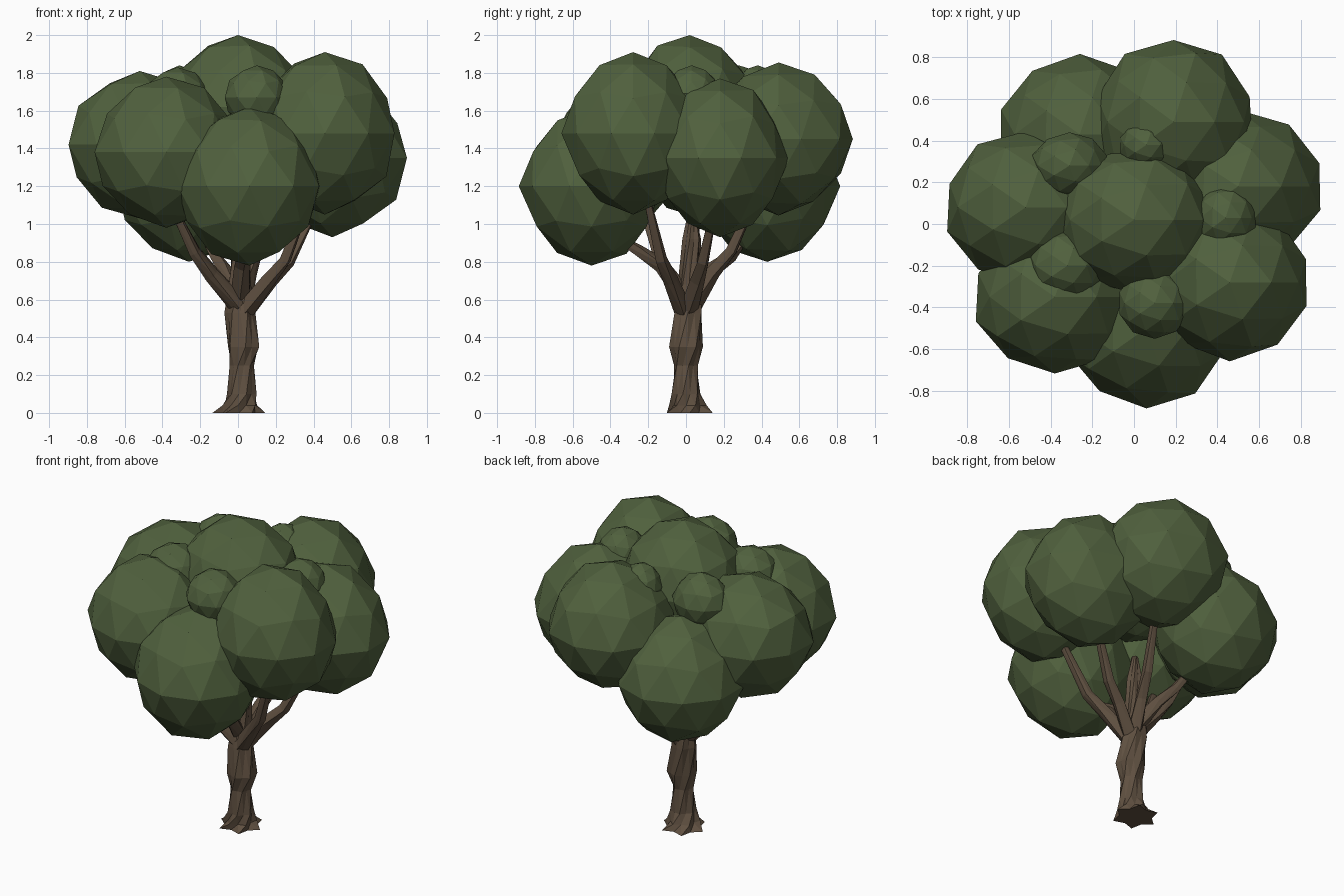
import bpy, bmesh, math, random
from mathutils import Vector, Matrix

random.seed(4)


def material(name, rgb):
    m = bpy.data.materials.new(name)
    m.diffuse_color = (*rgb, 1)
    return m


LEAF = material("leaf_green", (0.08, 0.118, 0.047))
BARK = material("bark_brown", (0.115, 0.08, 0.052))


def finish(bm, name, mat):
    bmesh.ops.recalc_face_normals(bm, faces=bm.faces)
    me = bpy.data.meshes.new(name)
    bm.to_mesh(me)
    bm.free()
    me.materials.append(mat)
    ob = bpy.data.objects.new(name, me)
    bpy.context.collection.objects.link(ob)
    return ob


def clump(name, centre, radii):
    # low-poly leaf ball with a fuller equator and slightly uneven corners
    bm = bmesh.new()
    bmesh.ops.create_icosphere(bm, subdivisions=2, radius=1)
    for v in bm.verts:
        if abs(v.co.z) > 0.99:
            continue
        base = 1.03 if abs(v.co.z) < 0.05 else 0.985
        v.co *= base + random.uniform(-0.025, 0.025)
    bm.transform(Matrix.Translation(centre) @ Matrix.Diagonal((*radii, 1)))
    finish(bm, name, LEAF)


def limb(name, rings, sides, twist):
    # tapered ridged tube; rings are (x, y, z, radius, groove depth factor)
    bm = bmesh.new()
    pts = [Vector(r[:3]) for r in rings]
    loops = []
    for i, p in enumerate(pts):
        d = (pts[min(i + 1, len(pts) - 1)] - pts[max(i - 1, 0)]).normalized()
        q = Vector((0, 0, 1)).rotation_difference(d) if name != "trunk" else Matrix.Identity(3)
        loop = []
        for k in range(sides):
            a = 2 * math.pi * k / sides + twist * i
            r = rings[i][3] * (1 if k % 2 == 0 else rings[i][4])
            loop.append(bm.verts.new(p + q @ Vector((r * math.cos(a), r * math.sin(a), 0))))
        loops.append(loop)
    for a, b in zip(loops, loops[1:]):
        for k in range(sides):
            n = (k + 1) % sides
            bm.faces.new((a[k], a[n], b[k]))
            bm.faces.new((a[n], b[n], b[k]))
    bm.faces.new(loops[0])
    bm.faces.new(loops[-1])
    finish(bm, name, BARK)


# trunk with flared roots and a waist, running up into the crown
limb("trunk", [
    (0.005, 0.02, 0.0, 0.14, 0.7), (0.01, 0.01, 0.04, 0.10, 0.8), (0.02, 0.0, 0.10, 0.08, 0.85),
    (0.02, 0.0, 0.25, 0.066, 0.85), (0.03, 0.0, 0.35, 0.09, 0.85), (0.01, 0.01, 0.53, 0.082, 0.85),
    (0.01, 0.02, 0.68, 0.064, 0.8), (0.02, 0.03, 0.92, 0.052, 0.8), (0.02, 0.03, 1.08, 0.02, 0.8)],
    12, 0.42)

# branches: start, two bends and an end inside a leaf clump
branches = [
    ((0.01, -0.01, 0.62), (0.02, -0.13, 0.78), (0.03, -0.25, 0.86), (0.03, -0.40, 0.95)),
    ((0.0, -0.02, 0.57), (-0.14, -0.09, 0.73), (-0.23, -0.15, 0.85), (-0.36, -0.24, 1.12)),
    ((0.03, -0.01, 0.53), (0.16, -0.08, 0.70), (0.25, -0.13, 0.81), (0.38, -0.21, 1.15)),
    ((0.03, 0.01, 0.53), (0.17, 0.06, 0.70), (0.27, 0.09, 0.80), (0.41, 0.15, 1.08)),
    ((0.02, 0.03, 0.56), (0.06, 0.14, 0.74), (0.10, 0.24, 0.86), (0.15, 0.37, 1.15)),
    ((0.0, 0.03, 0.62), (-0.07, 0.14, 0.76), (-0.12, 0.24, 0.83), (-0.21, 0.36, 1.0)),
    ((0.0, 0.01, 0.57), (-0.14, 0.03, 0.74), (-0.23, 0.04, 0.86), (-0.38, 0.06, 1.15)),
]
for i, pts in enumerate(branches):
    limb(f"branch_{i + 1}", [(*p, r, 0.8) for p, r in zip(pts, (0.05, 0.041, 0.034, 0.022))], 8, 0.25)

# large leaf clumps: centre, radii
large = [
    ((0.06, -0.50, 1.20), (0.38, 0.37, 0.42)),
    ((-0.38, -0.35, 1.38), (0.38, 0.36, 0.40)),
    ((0.46, -0.28, 1.48), (0.38, 0.36, 0.43)),
    ((0.50, 0.18, 1.35), (0.395, 0.35, 0.42)),
    ((0.19, 0.49, 1.45), (0.38, 0.385, 0.405)),
    ((-0.26, 0.43, 1.20), (0.38, 0.37, 0.40)),
    ((-0.52, 0.08, 1.42), (0.38, 0.36, 0.39)),
    ((0.0, 0.02, 1.62), (0.37, 0.34, 0.38)),
]
# small leaf clumps filling the gaps on top
small = [
    ((-0.31, 0.28, 1.66), (0.18, 0.155, 0.18)),
    ((-0.32, -0.20, 1.65), (0.18, 0.17, 0.18)),
    ((0.10, -0.38, 1.67), (0.17, 0.165, 0.17)),
    ((0.44, 0.03, 1.69), (0.145, 0.15, 0.15)),
    ((0.06, 0.38, 1.70), (0.13, 0.12, 0.14)),
]
for i, c in enumerate(large):
    clump(f"leaf_clump_{i + 1}", *c)
for i, c in enumerate(small):
    clump(f"small_leaf_clump_{i + 1}", *c)
